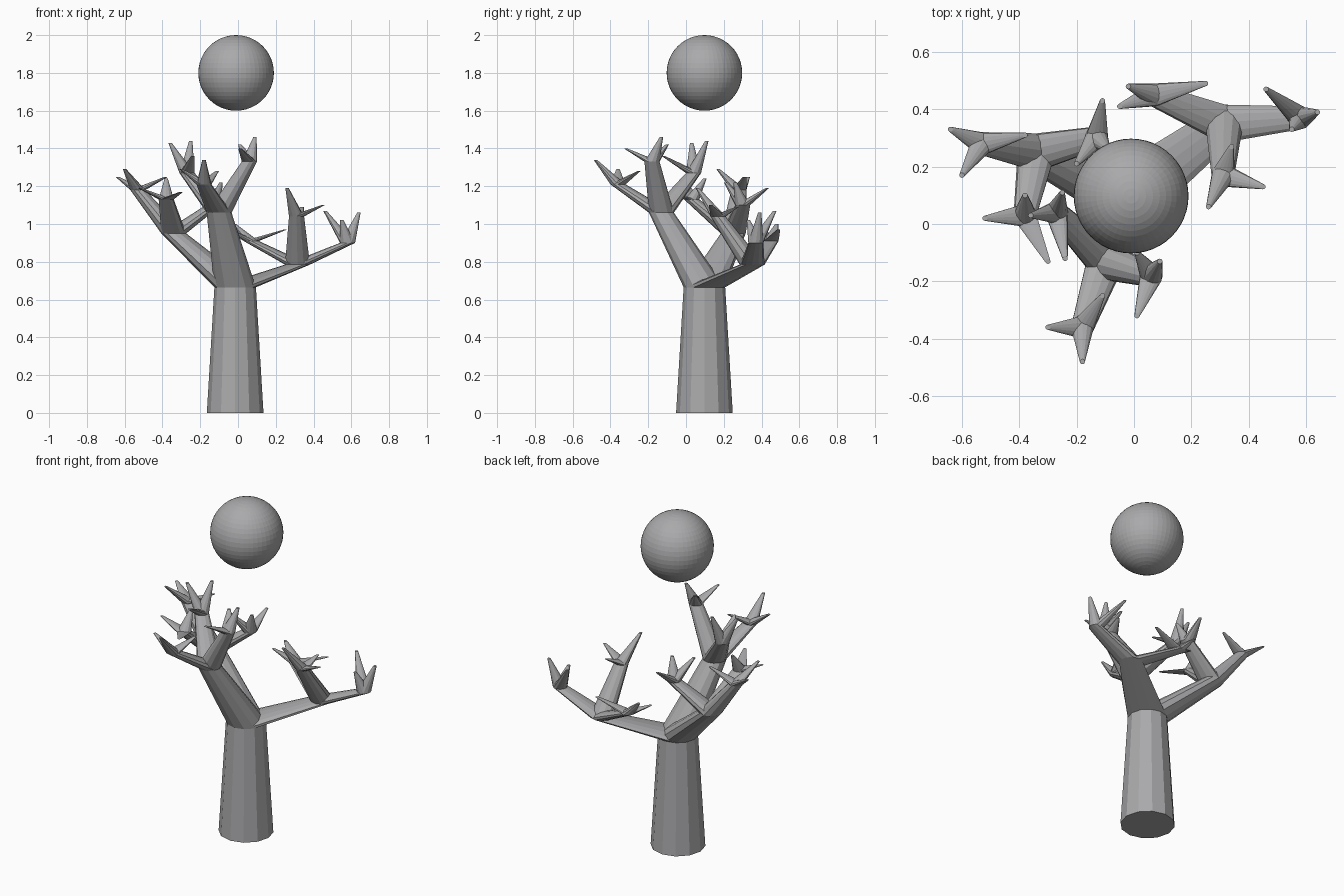
import bpy, bmesh, math
from mathutils import Vector

cube = bpy.data.objects.get("Cube")
if cube:
    bpy.data.objects.remove(cube, do_unlink=True)

SIDES = 12
RADII = [0.15, 0.11, 0.066, 0.04, 0.009]  # ground, trunk top, fork, twig, tip

gray = bpy.data.materials.new("stone gray")
gray.use_nodes = True
gray.diffuse_color = (0.4, 0.4, 0.41, 1)
gray.node_tree.nodes["Principled BSDF"].inputs["Base Color"].default_value = (0.4, 0.4, 0.41, 1)


def finish(bm, name):
    mesh = bpy.data.meshes.new(name)
    bmesh.ops.recalc_face_normals(bm, faces=bm.faces[:])
    bm.to_mesh(mesh)
    bm.free()
    obj = bpy.data.objects.new(name, mesh)
    mesh.materials.append(gray)
    bpy.context.collection.objects.link(obj)


def limb(bm, start, end, level):
    """Tapered limb whose two end rings both stay horizontal."""
    rings = []
    for centre, radius in ((start, RADII[level]), (end, RADII[level + 1])):
        rings.append([bm.verts.new(Vector(centre) + Vector((
            radius * math.cos(math.tau * i / SIDES),
            radius * math.sin(math.tau * i / SIDES), 0))) for i in range(SIDES)])
    low, high = rings
    for i in range(SIDES):
        j = (i + 1) % SIDES
        bm.faces.new((low[i], low[j], high[j], high[i]))
    bm.faces.new(low)
    bm.faces.new(high)


# Each bough: its fork, then each twig end with its three pointed tips
base, crown = (-0.015, 0.0975, 0), (-0.015, 0.0975, 0.665)
boughs = {
    "left_bough": ((0.315, 0.35, 0.785), [
        ((0.07, 0.45, 0.91), [(0.25, 0.49, 0.97), (-0.02, 0.48, 1.0), (-0.05, 0.41, 0.97)]),
        ((0.58, 0.37, 0.9), [(0.46, 0.47, 1.07), (0.64, 0.39, 1.06), (0.55, 0.33, 1.02)]),
        ((0.31, 0.17, 1.04), [(0.26, 0.06, 1.19), (0.45, 0.13, 1.1), (0.34, 0.27, 1.09)])]),
    "right_bough": ((-0.34, 0.25, 0.95), [
        ((-0.53, 0.28, 1.18), [(-0.64, 0.33, 1.25), (-0.6, 0.17, 1.29), (-0.38, 0.31, 1.25)]),
        ((-0.38, 0.03, 1.13), [(-0.52, 0.02, 1.19), (-0.3, -0.13, 1.17), (-0.38, 0.1, 1.24)]),
        ((-0.13, 0.3, 1.1), [(-0.11, 0.43, 1.19), (-0.09, 0.26, 1.22), (-0.2, 0.21, 1.22)])]),
    "front_bough": ((-0.1, -0.13, 1.06), [
        ((-0.18, -0.36, 1.21), [(-0.3, -0.36, 1.29), (-0.18, -0.48, 1.34), (-0.11, -0.25, 1.28)]),
        ((0.06, -0.18, 1.33), [(0.09, -0.13, 1.46), (0.01, -0.32, 1.4), (0.01, -0.1, 1.42)]),
        ((-0.27, 0.04, 1.27), [(-0.36, 0.03, 1.43), (-0.25, 0.11, 1.44), (-0.24, -0.12, 1.36)])]),
}

bm = bmesh.new()
limb(bm, base, crown, 0)
finish(bm, "trunk")

for name, (fork, twigs) in boughs.items():
    bm = bmesh.new()
    limb(bm, crown, fork, 1)
    for knuckle, tips in twigs:
        limb(bm, fork, knuckle, 2)
        for tip in tips:
            limb(bm, knuckle, tip, 3)
    finish(bm, name)

# Ball floating above the branches
bm = bmesh.new()
bmesh.ops.create_uvsphere(bm, u_segments=48, v_segments=24, radius=0.2)
bmesh.ops.translate(bm, verts=bm.verts[:], vec=(-0.01, 0.0975, 1.8))
finish(bm, "floating_ball")
